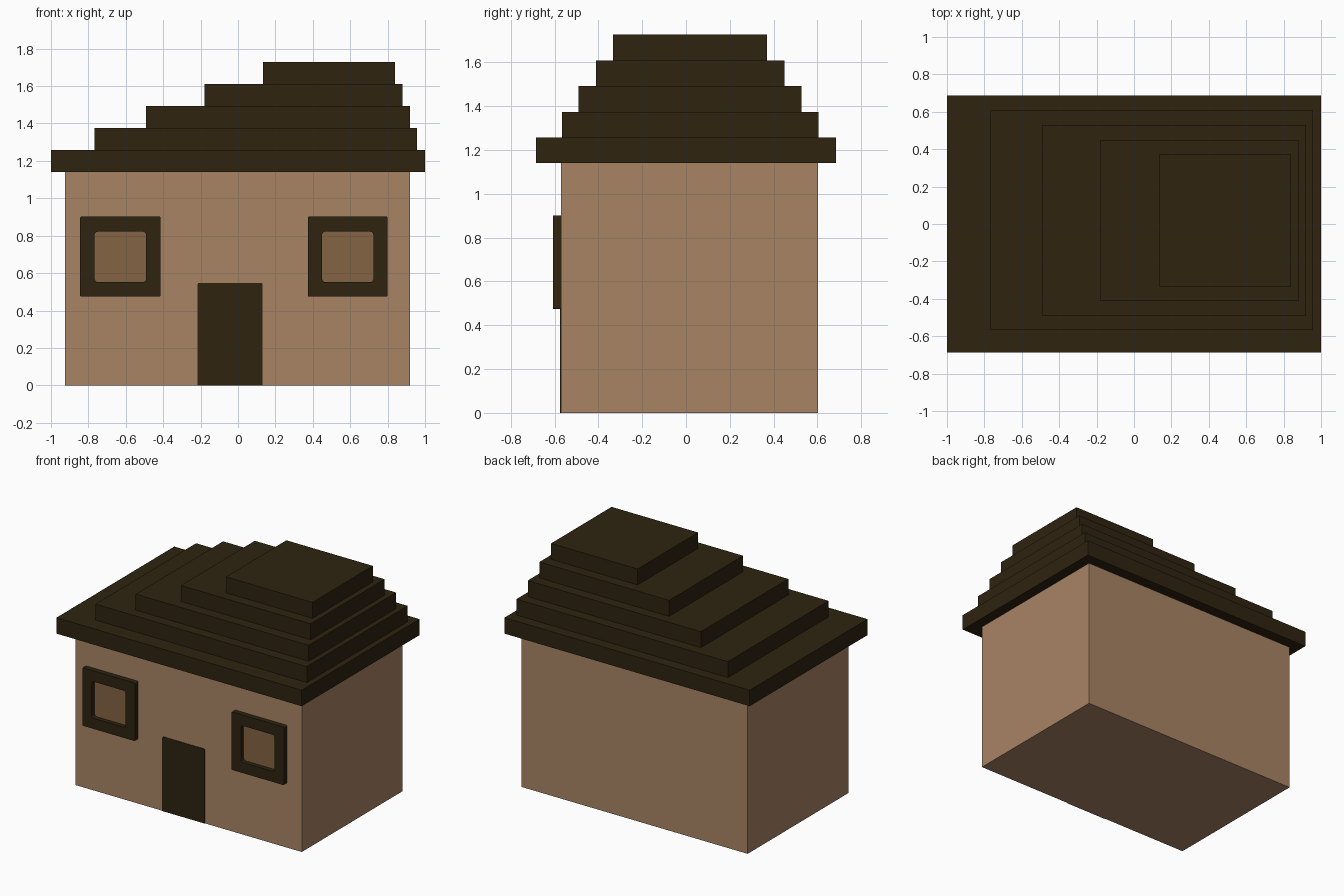
import bpy, bmesh, math

cube = bpy.data.objects.get("Cube")
if cube:
    bpy.data.objects.remove(cube, do_unlink=True)


def make_material(name, rgb):
    """Flat material from 0-255 sRGB values, converted to linear."""
    def lin(c):
        c /= 255
        return c / 12.92 if c <= 0.04045 else ((c + 0.055) / 1.055) ** 2.4
    col = (*[lin(c) for c in rgb], 1.0)
    m = bpy.data.materials.new(name)
    m.diffuse_color = col
    m.use_nodes = True
    b = m.node_tree.nodes["Principled BSDF"]
    b.inputs["Base Color"].default_value = col
    b.inputs["Roughness"].default_value = 0.9
    return m


PLASTER = make_material("tan plaster", (168, 132, 101))
WOOD = make_material("dark brown wood", (46, 35, 16))
PANE = make_material("brown pane", (131, 99, 66))


def finish(bm, name, mat):
    bmesh.ops.recalc_face_normals(bm, faces=bm.faces[:])
    me = bpy.data.meshes.new(name)
    bm.to_mesh(me)
    bm.free()
    me.materials.append(mat)
    ob = bpy.data.objects.new(name, me)
    bpy.context.collection.objects.link(ob)
    return ob


def box(name, mat, x, y, z, round_top=0.0):
    """Box between (min, max) pairs, optionally rounding the two top corners seen from the front."""
    bm = bmesh.new()
    bmesh.ops.create_cube(bm, size=1)
    for v in bm.verts:
        v.co = [r[0] if c < 0 else r[1] for c, r in zip(v.co, (x, y, z))]
    if round_top:
        top = [e for e in bm.edges
               if all(abs(v.co.z - z[1]) < 1e-5 for v in e.verts)
               and abs(e.verts[0].co.x - e.verts[1].co.x) < 1e-5]
        bmesh.ops.bevel(bm, geom=top, offset=round_top, segments=2,
                        profile=0.5, affect='EDGES')
    return finish(bm, name, mat)


def rounded_rect(x, z, r, steps=3):
    """Points of a rounded rectangle in the xz plane."""
    pts = []
    corners = ((x[1] - r, z[1] - r), (x[0] + r, z[1] - r),
               (x[0] + r, z[0] + r), (x[1] - r, z[0] + r))
    for k, (cx, cz) in enumerate(corners):
        for i in range(steps + 1):
            a = math.pi / 2 * (k + i / steps)
            pts.append((cx + r * math.cos(a), cz + r * math.sin(a)))
    return pts


def frame(name, mat, outer, inner, y):
    """Ring between two matching outlines, extruded over the y range."""
    bm = bmesh.new()
    loops = [[bm.verts.new((px, yy, pz)) for px, pz in pts]
             for pts, yy in ((outer, y[0]), (inner, y[0]), (inner, y[1]), (outer, y[1]))]
    n = len(outer)
    for k in range(4):
        a, b = loops[k], loops[(k + 1) % 4]
        for i in range(n):
            j = (i + 1) % n
            bm.faces.new((a[i], a[j], b[j], b[i]))
    return finish(bm, name, mat)


FRONT = -0.571   # front wall plane

# House body
box("walls", PLASTER, (-0.925, 0.92), (FRONT, 0.603), (0, 1.14))

# Stepped roof, off-centre towards the left side
tiers = [((-1.0, 1.0), (-0.686, 0.686)),
         ((-0.766, 0.958), (-0.567, 0.606)),
         ((-0.491, 0.92), (-0.49, 0.528)),
         ((-0.178, 0.88), (-0.411, 0.45)),
         ((0.135, 0.84), (-0.333, 0.371))]
STEP = 0.1175
for i, (x, y) in enumerate(tiers):
    z0 = 1.14 + i * STEP
    box(f"roof_tier_{i + 1}", WOOD, x, y, (z0, z0 + STEP))

# Door, almost flush with the wall
box("door", WOOD, (-0.216, 0.131), (FRONT - 0.004, FRONT), (0, 0.548), round_top=0.008)

# Windows: raised frame with a recessed pane
windows = {"right": ((-0.844, -0.414), (-0.767, -0.491)),
           "left": ((0.373, 0.80), (0.449, 0.724))}
for side, (xo, xi) in windows.items():
    frame(f"{side}_window_frame", WOOD,
          rounded_rect(xo, (0.474, 0.902), 0.007),
          rounded_rect(xi, (0.552, 0.822), 0.018), (FRONT - 0.037, FRONT))
    box(f"{side}_window_pane", PANE, (xi[0] - 0.02, xi[1] + 0.02),
        (FRONT - 0.004, FRONT), (0.532, 0.842))
